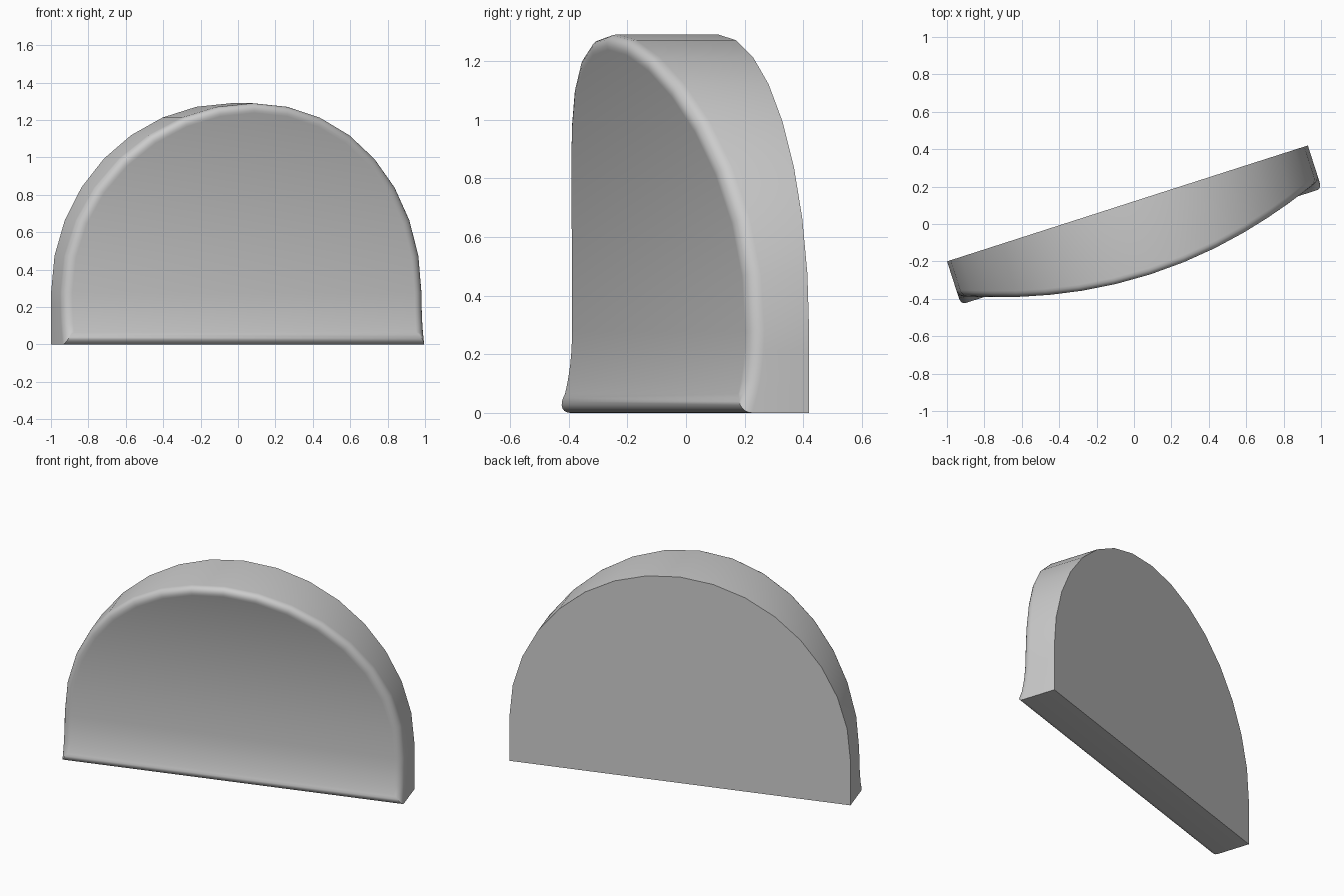
import bpy, bmesh
from math import sin, cos, pi, radians, atan2

if "Cube" in bpy.data.objects:
    bpy.data.objects.remove(bpy.data.objects["Cube"])

R, ZC, FILLET = 1.013, 0.277, 0.052   # arch radius, arch centre height, rim rounding
SEGS, STEPS = 16, 6


def depth(z):
    # front face: small lip at the base, leaning forward towards the top
    return 0.212 + 0.208 * (z - 0.3) ** 2 + 0.4 * max(0, 0.25 - z) ** 2


def outline(inset):
    # arched outline from bottom left, over the top, to bottom right
    side = []
    for k, z in enumerate([0, 0.065, 0.11, 0.16, 0.215]):
        i = inset * (0.65 if k == 0 else 1)
        side.append((-(R - i), inset if k == 0 else z))
    r = R - inset
    arc = [(-r * cos(pi * k / SEGS), ZC + r * sin(pi * k / SEGS)) for k in range(SEGS + 1)]
    return side + arc + [(-u, z) for u, z in reversed(side)]


bm = bmesh.new()

# back ring, then the rings of the rounded front rim
rings = [[bm.verts.new((u, 0, z)) for u, z in outline(0)]]
for k in range(STEPS + 1):
    a = pi / 2 * k / STEPS
    pts = outline(FILLET * (1 - cos(a)))
    rings.append([bm.verts.new((u, -(depth(z) - FILLET * (1 - sin(a))), z)) for u, z in pts])

n = len(rings[0])
for a, b in zip(rings, rings[1:]):
    for j in range(n):
        m = (j + 1) % n
        bm.faces.new((a[j], a[m], b[m], b[j]))

# flat back and curved front made of level strips
bm.faces.new(rings[0])
f = rings[-1]
for j in range(n // 2):
    strip = [f[j], f[j + 1], f[n - 2 - j], f[n - 1 - j]]
    bm.faces.new(list(dict.fromkeys(strip)))
bmesh.ops.recalc_face_normals(bm, faces=bm.faces)

mesh = bpy.data.meshes.new("arched_backrest")
bm.to_mesh(mesh)
bm.free()
backrest = bpy.data.objects.new("arched_backrest", mesh)
bpy.context.collection.objects.link(backrest)
backrest.location = (-0.035, 0.11, 0)
backrest.rotation_euler.z = atan2(0.62, 1.93)

bpy.context.view_layer.objects.active = backrest
backrest.select_set(True)
bpy.ops.object.shade_smooth_by_angle(angle=radians(35))
